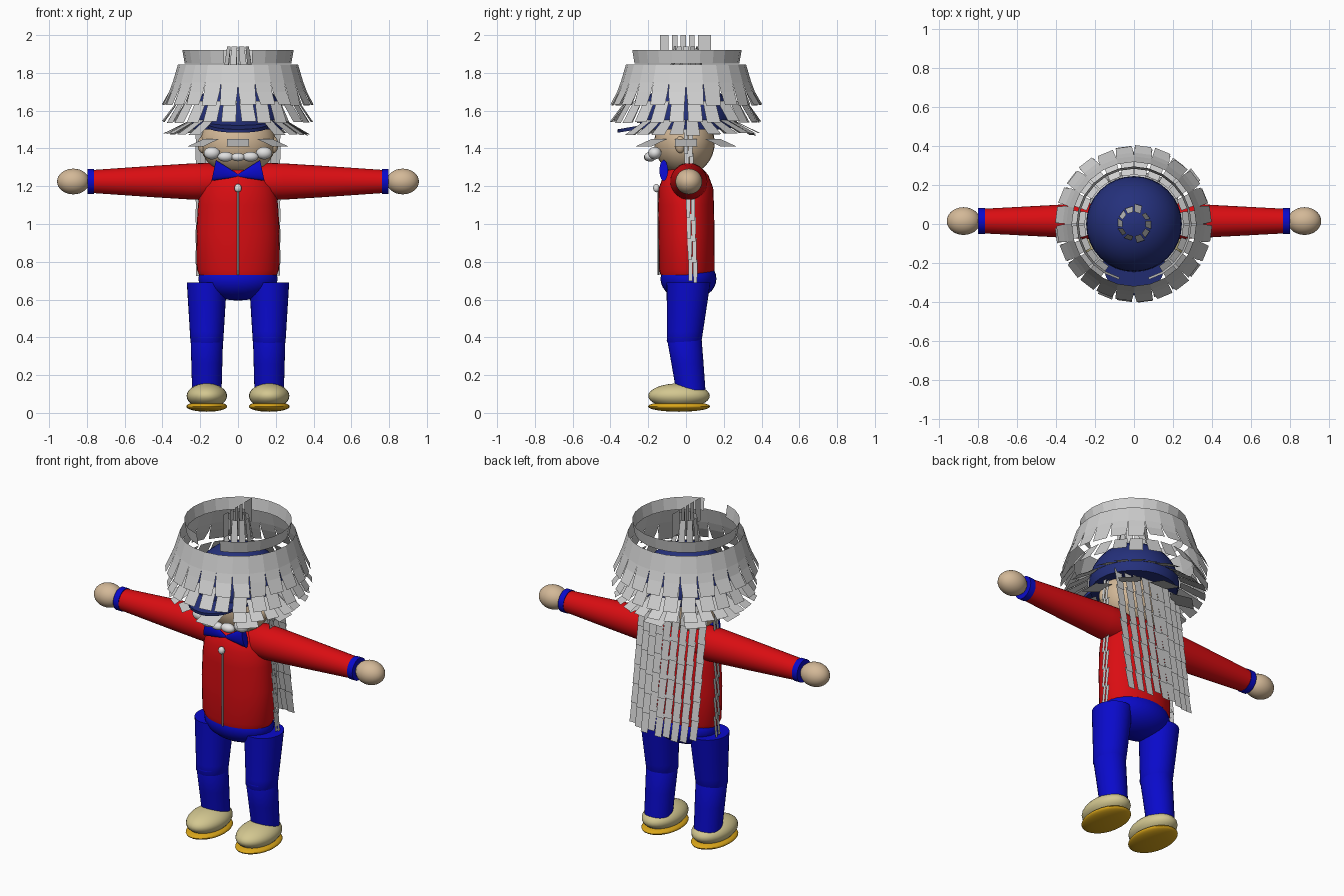
import bpy, bmesh, math, random
from math import cos, sin, pi, radians
from mathutils import Matrix, Vector

random.seed(4)
cube = bpy.data.objects.get("Cube")
if cube:
    bpy.data.objects.remove(cube, do_unlink=True)


def material(name, rgb):
    m = bpy.data.materials.new(name)
    m.use_nodes = True
    m.diffuse_color = (*rgb, 1)
    m.node_tree.nodes["Principled BSDF"].inputs["Base Color"].default_value = (*rgb, 1)
    return m


RED = material("red_jacket", (0.7, 0.004, 0.006))
BLUE = material("bright_blue", (0.003, 0.003, 0.6))
NAVY = material("navy_cap", (0.018, 0.03, 0.2))
SKIN = material("skin", (0.65, 0.48, 0.31))
HAIR = material("grey_hair", (0.62, 0.62, 0.62))
WHITE = material("white", (0.75, 0.75, 0.75))
KHAKI = material("khaki_shoe", (0.65, 0.57, 0.28))
GOLD = material("gold_sole", (0.7, 0.38, 0.01))
ZIP = material("zip_grey", (0.25, 0.25, 0.25))


def finish(name, bm, mat, smooth=True):
    me = bpy.data.meshes.new(name)
    bm.to_mesh(me)
    bm.free()
    me.materials.append(mat)
    if smooth:
        me.shade_smooth()
        me.set_sharp_from_angle(angle=radians(45))
    ob = bpy.data.objects.new(name, me)
    bpy.context.scene.collection.objects.link(ob)
    return ob


def ellipsoid(name, loc, radii, mat):
    bm = bmesh.new()
    bmesh.ops.create_uvsphere(bm, u_segments=28, v_segments=16, radius=1,
                              matrix=Matrix.Translation(loc) @ Matrix.Diagonal((*radii, 1)))
    return finish(name, bm, mat)


def cone(name, matrix, r1, r2, depth, mat):
    bm = bmesh.new()
    bmesh.ops.create_cone(bm, cap_ends=True, segments=28, radius1=r1, radius2=r2,
                          depth=depth, matrix=matrix)
    return finish(name, bm, mat)


def loft(name, rings, mat, matrix=Matrix(), n=32):
    """Skin of elliptical rings (cx, cy, z, rx, ry)."""
    bm = bmesh.new()
    loops = [[bm.verts.new((cx + rx * cos(2 * pi * i / n), cy + ry * sin(2 * pi * i / n), z))
              for i in range(n)] for cx, cy, z, rx, ry in rings]
    for a, b in zip(loops, loops[1:]):
        for i in range(n):
            j = (i + 1) % n
            bm.faces.new((a[i], a[j], b[j], b[i]))
    bm.faces.new(loops[0][::-1])
    bm.faces.new(loops[-1])
    bm.transform(matrix)
    return finish(name, bm, mat)


def strip(bm, points, tangent, widths):
    """Flat ribbon through points, spread along tangent."""
    pairs = [(bm.verts.new(p - tangent * w / 2), bm.verts.new(p + tangent * w / 2))
             for p, w in zip(points, widths)]
    for (a, b), (c, d) in zip(pairs, pairs[1:]):
        bm.faces.new((a, b, d, c))


def tier(name, n, profile, jitter=0.0, front_gap=0):
    """Ring of hair strips; profile rows are (z, radius, width as share of pitch)."""
    bm = bmesh.new()
    for i in range(n):
        off = (i + 0.5) * 360 / n
        if min(off, 360 - off) < front_gap:
            continue
        a = radians(off - 90)
        out, tan = Vector((cos(a), sin(a), 0)), Vector((-sin(a), cos(a), 0))
        pts, ws = [], []
        for k, (z, r, share) in enumerate(profile):
            j = jitter * random.uniform(-1, 1) if k == len(profile) - 1 else 0
            pts.append(out * (r + j) + Vector((0, 0, z + j * 0.5)) + tan * j)
            ws.append(share * 2 * r * math.tan(pi / n))
        strip(bm, pts, tan, ws)
    return finish(name, bm, HAIR, False)


# Legs, shoes, arms and other paired parts
for s, side in ((1, "left"), (-1, "right")):
    x = 0.165 * s
    ellipsoid(side + "_shoe", (x, -0.037, 0.09), (0.107, 0.163, 0.066), KHAKI)
    ellipsoid(side + "_sole", (x, -0.037, 0.034), (0.108, 0.165, 0.028), GOLD)
    loft(side + "_lower_leg", [(x, 0.025, 0.12, 0.078, 0.078), (x, 0.008, 0.26, 0.082, 0.085),
                               (x, -0.01, 0.40, 0.086, 0.092), (x, -0.01, 0.43, 0.07, 0.08)], BLUE)
    loft(side + "_upper_leg", [(x, -0.01, 0.35, 0.07, 0.075), (x, -0.01, 0.38, 0.087, 0.092),
                               (x, -0.005, 0.43, 0.09, 0.095), (x, 0.013, 0.69, 0.106, 0.116)], BLUE)
    outward = Matrix.Translation((0, 0.015, 1.225)) @ Matrix.Rotation(s * pi / 2, 4, "Y")
    loft(side + "_sleeve", [(0, 0, 0.07, 0.08, 0.08), (0, 0, 0.15, 0.098, 0.098),
                            (0, 0, 0.24, 0.096, 0.092), (0, 0, 0.45, 0.083, 0.08),
                            (0, 0, 0.77, 0.061, 0.063)], RED, outward)
    loft(side + "_cuff", [(0, 0, 0.762, 0.066, 0.066), (0, 0, 0.797, 0.066, 0.066)], BLUE, outward)
    ellipsoid(side + "_hand", (0.872 * s, 0.015, 1.225), (0.086, 0.071, 0.068), SKIN)
    ellipsoid(side + "_ear", (0.188 * s, -0.03, 1.42), (0.025, 0.028, 0.045), SKIN)
    wing = (Matrix.Translation((0.065 * s, -0.118, 1.27)) @ Matrix.Diagonal((s, 1, 1, 1))
            @ Matrix.Rotation(radians(-12), 4, "Y") @ Matrix.Diagonal((1, 0.4, 1, 1))
            @ Matrix.Rotation(pi / 2, 4, "Y"))
    cone(side + "_bow_wing", wing, 0.008, 0.056, 0.13, BLUE)
    ellipsoid(side + "_moustache_inner", (0.066 * s, -0.19, 1.356), (0.042, 0.03, 0.026), WHITE)
    ellipsoid(side + "_moustache_outer", (0.138 * s, -0.165, 1.375), (0.043, 0.035, 0.033), WHITE)

# Body
ellipsoid("pelvis", (0, 0.013, 0.71), (0.21, 0.148, 0.115), BLUE)
loft("jacket", [(0, 0.005, 0.73, 0.205, 0.14), (0, 0.005, 0.76, 0.218, 0.147),
                (0, 0.003, 0.95, 0.221, 0.148), (0, 0, 1.1, 0.212, 0.148),
                (0, 0, 1.19, 0.2, 0.144), (0, 0, 1.26, 0.16, 0.118),
                (0, 0, 1.30, 0.1, 0.08), (0, 0, 1.315, 0.04, 0.03)], RED)
loft("zip", [(0, -0.146, 0.73, 0.006, 0.005), (0, -0.147, 1.18, 0.006, 0.005)], ZIP, n=8)
ellipsoid("zip_pull", (0, -0.157, 1.19), (0.019, 0.017, 0.022), WHITE)

# Head and cap
ellipsoid("head", (0, -0.008, 1.43), (0.2, 0.16, 0.17), SKIN)
ellipsoid("moustache_middle", (0, -0.197, 1.354), (0.036, 0.026, 0.022), WHITE)
dome = [(0, 0, 1.54 + 0.23 * sin(t), 0.245 * cos(t), 0.245 * cos(t))
        for t in (radians(d) for d in range(0, 90, 11))]
loft("cap", [(0, 0, 1.5, 0.235, 0.235)] + dome, NAVY)
cone("cap_brim", Matrix.Translation((0, -0.2, 1.52)) @ Matrix.Rotation(0.17, 4, "X")
     @ Matrix.Diagonal((0.158, 0.165, 1, 1)), 1, 1, 0.018, NAVY)

# Hollow tiers of hair strips around the head
tier("hair_top_ring", 24, [(1.92, 0.292, 1), (1.85, 0.28, 1)], front_gap=15)
tier("hair_crown", 24, [(1.845, 0.315, 1), (1.75, 0.343, 1), (1.7, 0.362, 0.95),
                        (1.63, 0.395, 0.8)], 0.008)
tier("hair_middle", 24, [(1.65, 0.32, 0.85), (1.54, 0.395, 0.75)], 0.01)
tier("hair_lower", 24, [(1.55, 0.25, 0.9), (1.475, 0.38, 0.75)], 0.012, front_gap=32)
fringe = tier("hair_fringe", 8, [(1.45, 0.2, 0.7), (1.41, 0.32, 0.45)])
fringe.rotation_euler.z = pi / 8
tier("hair_inner_tuft", 10, [(1.94, 0.06, 0.8), (1.77, 0.09, 0.7)], 0.01)

# Upright crest of strips along the middle
bm = bmesh.new()
for y, w in ((-0.115, 0.045), (-0.06, 0.03), (-0.015, 0.03), (0.03, 0.03), (0.098, 0.07)):
    strip(bm, [Vector((0, y, 2.0)), Vector((0, y, 1.86))], Vector((0, 1, 0)), (w, w))
finish("hair_crest", bm, HAIR, False)

# Long shingled hair down the back
bm = bmesh.new()
X, Y = Vector((1, 0, 0)), Vector((0, 1, 0))
for c in range(9):
    x = -0.2 + c * 0.05
    shift = random.uniform(0, 0.03)
    for k in range(7):
        z = 1.5 - k * 0.11 + shift
        y = 0.165 + 0.1 * (1.45 - z) / 0.73 - 0.045 * (x / 0.2) ** 2
        strip(bm, [Vector((x, y - 0.008, z)), Vector((x, y + 0.02, z - 0.135))], X, (0.05, 0.045))
finish("back_hair", bm, HAIR, False)

# Thin locks down each side of the body
bm = bmesh.new()
for s in (1, -1):
    for y0 in (0.0, 0.025):
        for k in range(7):
            z = 1.5 - k * 0.112 - y0 * 0.6
            x = 0.205 + 0.02 * k / 6
            y = y0 + 0.004 * k
            strip(bm, [Vector((s * x, y, z)), Vector((s * (x + 0.014), y, z - 0.13))],
                  Y, (0.024, 0.02))
finish("side_locks", bm, HAIR, False)
